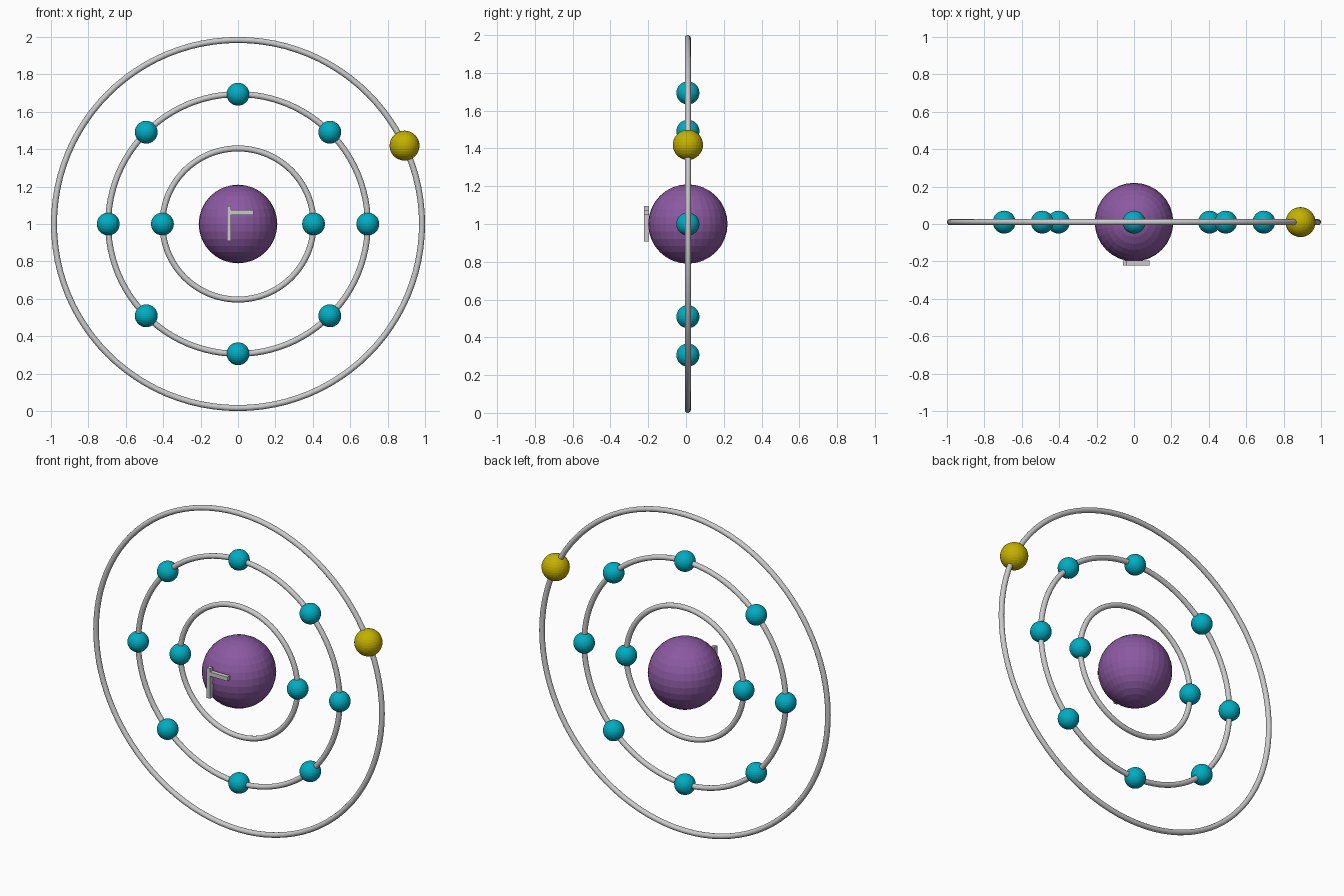
import bpy
from math import radians, cos, sin

if "Cube" in bpy.data.objects:
    bpy.data.objects.remove(bpy.data.objects["Cube"])

CY, CZ = 0.01, 1.0   # plane and height of the shared centre
TUBE = 0.016


def material(name, rgb):
    m = bpy.data.materials.new(name)
    m.diffuse_color = (*rgb, 1)
    m.use_nodes = True
    m.node_tree.nodes["Principled BSDF"].inputs["Base Color"].default_value = m.diffuse_color
    return m


purple = material("purple", (0.26, 0.10, 0.36))
cyan = material("cyan", (0.0, 0.42, 0.54))
yellow = material("yellow", (0.55, 0.44, 0.0))


def ball(name, shell, angle, radius, mat):
    a = radians(angle)
    bpy.ops.mesh.primitive_uv_sphere_add(
        segments=32, ring_count=16, radius=radius,
        location=(shell * cos(a), CY, CZ + shell * sin(a)))
    ob = bpy.context.object
    ob.name = name
    ob.data.materials.append(mat)


def ring(name, radius):
    bpy.ops.mesh.primitive_torus_add(
        major_radius=radius, minor_radius=TUBE, major_segments=96, minor_segments=12,
        location=(0, CY, CZ), rotation=(radians(90), 0, 0))
    bpy.context.object.name = name
    bpy.ops.object.shade_smooth_by_angle(angle=radians(40))


def bar(name, x0, x1, y0, y1, z0, z1):
    bpy.ops.mesh.primitive_cube_add(
        size=1, location=((x0 + x1) / 2, (y0 + y1) / 2, (z0 + z1) / 2))
    ob = bpy.context.object
    ob.name = name
    ob.scale = (x1 - x0, y1 - y0, z1 - z0)


# Nucleus
ball("nucleus", 0, 0, 0.21, purple)

# Shells: radius, electron count, first angle, electron size, colour
shells = [
    ("inner", 0.404, 2, 0, 0.061, cyan),
    ("middle", 0.694, 8, 0, 0.061, cyan),
    ("outer", 1.0 - TUBE, 1, 25.2, 0.08, yellow),
]
for label, r, count, start, size, mat in shells:
    ring(label + "_orbit", r)
    for i in range(count):
        ball(f"{label}_electron_{i + 1}", r, start + i * 360 / count, size, mat)

# Two small bars on the front of the nucleus
bar("front_upright_bar", -0.06, -0.037, -0.222, -0.195, 0.908, 1.095)
bar("front_cross_bar", -0.04, 0.082, -0.222, -0.195, 1.049, 1.074)
